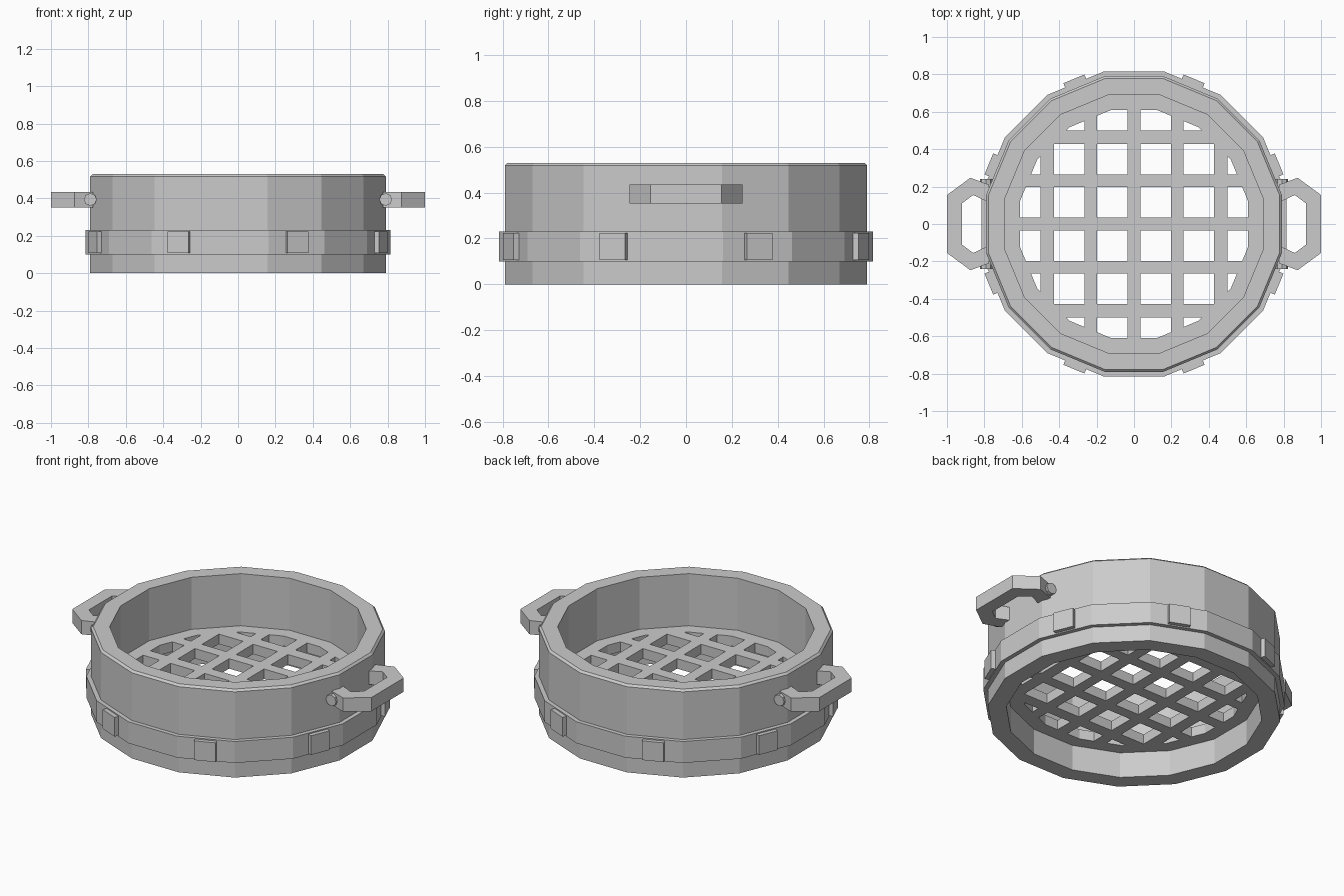
import bpy, bmesh, math
from mathutils import Vector, Matrix

if "Cube" in bpy.data.objects:
    bpy.data.objects.remove(bpy.data.objects["Cube"], do_unlink=True)

SIDES = 16
STEP = 2 * math.pi / SIDES

grey = bpy.data.materials.new("plain_grey")
grey.use_nodes = True
grey.diffuse_color = (0.6, 0.6, 0.6, 1)
grey.node_tree.nodes["Principled BSDF"].inputs["Base Color"].default_value = (0.6, 0.6, 0.6, 1)


def finish(name, bm):
    """Turn a bmesh into a flat-shaded object."""
    bmesh.ops.recalc_face_normals(bm, faces=bm.faces)
    mesh = bpy.data.meshes.new(name)
    bm.to_mesh(mesh)
    bm.free()
    mesh.materials.append(grey)
    obj = bpy.data.objects.new(name, mesh)
    bpy.context.collection.objects.link(obj)
    return obj


def ring(name, profile):
    """Sweep a closed (apothem, z) profile round a sixteen-sided ring."""
    bm = bmesh.new()
    loops = []
    for i in range(SIDES):
        a = (i + 0.5) * STEP
        loops.append([bm.verts.new((r / math.cos(STEP / 2) * math.cos(a),
                                    r / math.cos(STEP / 2) * math.sin(a), z))
                      for r, z in profile])
    n = len(profile)
    for i in range(SIDES):
        p, q = loops[i], loops[(i + 1) % SIDES]
        for j in range(n):
            k = (j + 1) % n
            bm.faces.new((p[j], q[j], q[k], p[k]))
    return finish(name, bm)


def prism(bm, outline, z0, z1):
    """Extrude a flat outline from z0 to z1."""
    face = bm.faces.new([bm.verts.new((x, y, z0)) for x, y in outline])
    out = bmesh.ops.extrude_face_region(bm, geom=[face])
    top = [v for v in out["geom"] if isinstance(v, bmesh.types.BMVert)]
    bmesh.ops.translate(bm, verts=top, vec=(0, 0, z1 - z0))


# Basket wall with a small bevel on the upper rim, and the raised band
ring("basket_wall", [(0.79, 0), (0.79, 0.518), (0.778, 0.53), (0.69, 0.53), (0.69, 0)])
ring("outer_band", [(0.815, 0.10), (0.815, 0.23), (0.78, 0.23), (0.78, 0.10)])

# Slatted floor: a disc with a grid of openings, trimmed to a round border
bm = bmesh.new()
radius = 0.70 / math.cos(STEP / 2)
prism(bm, [(radius * math.cos((i + 0.5) * STEP), radius * math.sin((i + 0.5) * STEP))
           for i in range(SIDES)], 0.155, 0.215)
floor = finish("slatted_floor", bm)

spans = [(0.035, 0.198), (0.265, 0.427), (0.5, 0.68)]
spans += [(-b, -a) for a, b in spans]
bm = bmesh.new()
for x0, x1 in spans:
    for y0, y1 in spans:
        prism(bm, [(x0, y0), (x1, y0), (x1, y1), (x0, y1)], 0.1, 0.3)
for i in range(SIDES):
    out = Vector((math.cos(i * STEP), math.sin(i * STEP), 0))
    cut = bmesh.ops.bisect_plane(bm, geom=bm.verts[:] + bm.edges[:] + bm.faces[:],
                                 plane_co=out * 0.61, plane_no=out, clear_outer=True)
    rims = [e for e in cut["geom_cut"] if isinstance(e, bmesh.types.BMEdge)]
    bmesh.ops.holes_fill(bm, edges=rims)
cutter = finish("floor_cutter", bm)
cutter.hide_render = True
mod = floor.modifiers.new("openings", 'BOOLEAN')
mod.operation = 'DIFFERENCE'
mod.solver = 'EXACT'
mod.object = cutter
bpy.context.view_layer.objects.active = floor
bpy.ops.object.modifier_apply(modifier=mod.name)
bpy.data.objects.remove(cutter, do_unlink=True)

# Small square pegs on the band, on every other wall face
for i in range(1, SIDES, 2):
    bm = bmesh.new()
    prism(bm, [(0.80, -0.061), (0.84, -0.061), (0.84, 0.061), (0.80, 0.061)], 0.107, 0.223)
    bmesh.ops.rotate(bm, verts=bm.verts, matrix=Matrix.Rotation(i * STEP, 3, 'Z'))
    finish("band_peg_%d" % (i // 2 + 1), bm)

# Angular handles with short round pins at their ends
half = [(0.775, 0.21), (0.875, 0.247), (1.0, 0.155)]
inner = [(0.92, 0.11), (0.86, 0.155), (0.775, 0.115)]
for side, label in ((1, "left"), (-1, "right")):
    outline = half + [(x, -y) for x, y in reversed(half)]
    outline += [(x, -y) for x, y in reversed(inner)] + inner
    bm = bmesh.new()
    prism(bm, [(side * x, y) for x, y in outline], 0.352, 0.435)
    finish(label + "_handle", bm)
    for end, where in ((-1, "front"), (1, "back")):
        bm = bmesh.new()
        place = (Matrix.Translation((side * 0.79, end * 0.205, 0.394))
                 @ Matrix.Rotation(math.pi / 2, 4, 'X'))
        bmesh.ops.create_cone(bm, cap_ends=True, segments=8, radius1=0.034,
                              radius2=0.034, depth=0.07, matrix=place)
        finish("%s_handle_%s_pin" % (label, where), bm)
